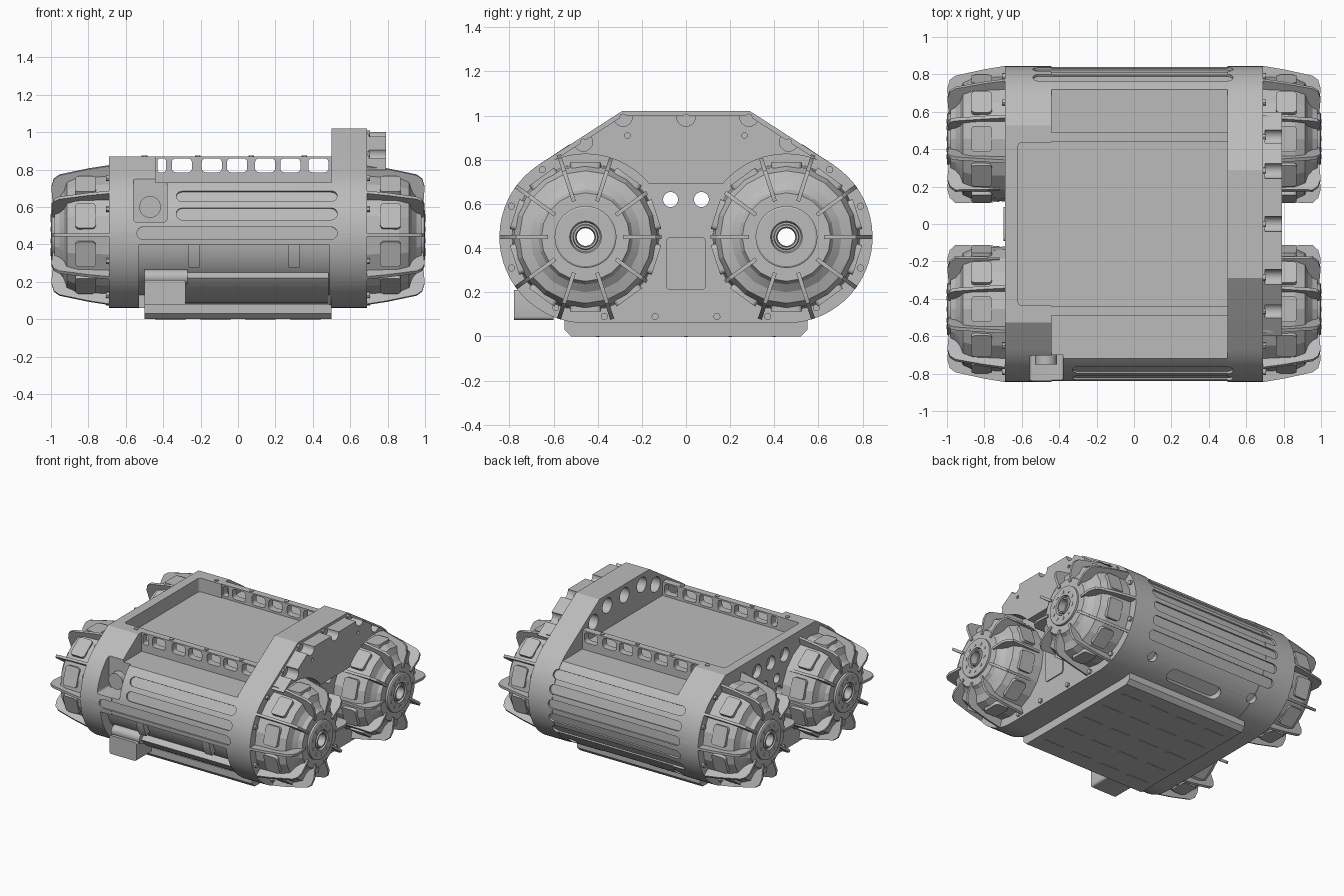
import bpy, bmesh, math
from math import sin, cos, pi, radians
from mathutils import Matrix, Vector

if "Cube" in bpy.data.objects:
    bpy.data.objects.remove(bpy.data.objects["Cube"], do_unlink=True)

grey = bpy.data.materials.new("hull_grey")
grey.use_nodes = True
COLOUR = (0.5, 0.5, 0.5, 1)
grey.diffuse_color = COLOUR
grey.node_tree.nodes["Principled BSDF"].inputs["Base Color"].default_value = COLOUR

CY, CZ, R = 0.455, 0.45, 0.39            # wheel centre and shell radius


def frame(ex, ey, ez, origin=(0, 0, 0)):
    m = Matrix((ex, ey, ez)).transposed().to_4x4()
    m.translation = Vector(origin)
    return m


SIDE = frame((0, 1, 0), (0, 0, 1), (1, 0, 0))     # profile in y-z, depth along x
FRONT = frame((1, 0, 0), (0, 0, 1), (0, -1, 0))   # profile in x-z, depth towards the front
FLAT = Matrix()                                   # profile in x-y, depth along z


def finish(name, bm):
    bmesh.ops.recalc_face_normals(bm, faces=bm.faces)
    me = bpy.data.meshes.new(name)
    bm.to_mesh(me)
    bm.free()
    me.materials.append(grey)
    ob = bpy.data.objects.new(name, me)
    bpy.context.collection.objects.link(ob)
    return ob


def solid(name, pts, d0, d1, m=SIDE):
    """Extrude a flat outline from depth d0 to d1."""
    bm = bmesh.new()
    face = bm.faces.new([bm.verts.new(m @ Vector((p[0], p[1], d0))) for p in pts])
    ext = bmesh.ops.extrude_face_region(bm, geom=[face])["geom"]
    shift = m.to_3x3() @ Vector((0, 0, d1 - d0))
    bmesh.ops.translate(bm, vec=shift, verts=[v for v in ext if isinstance(v, bmesh.types.BMVert)])
    return finish(name, bm)


def lathe(name, profile, centre, side, n):
    """Spin a closed (x, radius) outline around an axle."""
    bm = bmesh.new()
    rings = [[bm.verts.new((side * x, centre[0] + r * cos(2 * pi * i / n),
                            centre[1] + r * sin(2 * pi * i / n))) for i in range(n)] for x, r in profile]
    for a, b in zip(rings, rings[1:] + rings[:1]):
        for i in range(n):
            j = (i + 1) % n
            bm.faces.new((a[i], a[j], b[j], b[i]))
    return finish(name, bm)


def arc(cx, cy, r, a0, a1, n=24):
    return [(cx + r * cos(radians(a0 + (a1 - a0) * i / n)),
             cy + r * sin(radians(a0 + (a1 - a0) * i / n))) for i in range(n + 1)]


def circle(cx, cy, r, n=24):
    return arc(cx, cy, r, 0, 360 * (n - 1) / n, n - 1)


def rect(x0, x1, y0, y1, c=0.0, n=4):
    if not c:
        return [(x0, y0), (x1, y0), (x1, y1), (x0, y1)]
    return (arc(x1 - c, y1 - c, c, 0, 90, n) + arc(x0 + c, y1 - c, c, 90, 180, n)
            + arc(x0 + c, y0 + c, c, 180, 270, n) + arc(x1 - c, y0 + c, c, 270, 360, n))


def both(half):
    return half + [(-y, z) for y, z in reversed(half)]


def cut(targets, cutters):
    for ob in targets:
        for c in cutters:
            mod = ob.modifiers.new("cut", "BOOLEAN")
            mod.operation, mod.solver, mod.object = "DIFFERENCE", "EXACT", c
        bpy.context.view_layer.update()
        me = bpy.data.meshes.new_from_object(ob.evaluated_get(bpy.context.evaluated_depsgraph_get()))
        ob.modifiers.clear()
        ob.data = me
    for c in cutters:
        bpy.data.objects.remove(c, do_unlink=True)


# Shell: tall side plate, low side plate, rounded middle
tall = solid("tall_side_plate", both(arc(CY, CZ, R, -90, 56.5) + [(0.29, 1.02)]), 0.5, 0.69)
low = solid("low_side_plate", both(arc(CY, CZ, R, -90, 56.5) + [(0.527, 0.87)]), -0.69, -0.44)
core = solid("middle_shell", both(arc(CY, CZ, R - 0.004, -90, 46.7)), -0.44, 0.5)
deck = solid("deck", rect(-0.49, 0.49, 0.72, 0.77), -0.44, 0.5)


def shell_slot(x0, x1, side, angle, width, depth):
    a = radians(angle)
    n = Vector((0, side * cos(a), sin(a)))
    ex = Vector((1, 0, 0))
    m = frame(ex, n.cross(ex), n, Vector((0, side * CY, CZ)) + n * R)
    return solid("cutter", rect(x0, x1, -width / 2, width / 2, width / 2 - 0.001, 6), -depth, 0.08, m)


# Grooves, see-through bores, front equipment bay and corner notch
cutters = [shell_slot(x0, 0.53, -1, a, 0.066, 0.016)
           for x0, a in ((-0.33, 32.5), (-0.33, 17), (-0.54, 1.5))]
cutters += [shell_slot(-0.54, 0.53, 1, a, 0.066, 0.016) for a in (32.5, 17, 1.5, -14, -29.5)]
cutters += [shell_slot(-0.2, 0.25, 1, -60, 0.1, 0.05)]
cutters += [shell_slot(x - 0.035, x + 0.035, 1, -50, 0.069, 0.04) for x in (-0.43, 0.43)]
for s in (-1, 1):
    cutters.append(solid("cutter", circle(s * CY, CZ, 0.045), -1.1, 1.1))
    cutters.append(solid("cutter", circle(s * 0.07, 0.62, 0.034), -1.1, 1.1))
bay = arc(-CY, CZ, 0.32, 188.8, 268) + arc(-CY, CZ, 0.5, 268, 187)
cutters.append(solid("cutter", bay, -0.53, 0.49))
cutters.append(solid("cutter", rect(-0.56, -0.38, 0.52, 0.75, 0.015), 0.7, 1, FRONT))
cut([tall, low, core], cutters)

# Tray recess and lightening holes in the side plates
cut([low], [solid("cutter", rect(-0.62, -0.3, -0.435, 0.435, 0.02), 0.77, 1, FLAT),
            solid("cutter", rect(-0.441, -0.4, 0.485, 0.9), 0.73, 1, FLAT)]
    + [solid("cutter", circle(y, z, 0.05), -0.75, -0.645)
       for y, z in ((0, 0.76), (0.16, 0.76), (-0.16, 0.76), (0.08, 0.7 - 0.19), (-0.08, 0.7 - 0.19))])
cut([tall], [solid("cutter", circle(y, z, 0.055), 0.4, 0.62)
             for y, z in ((0, 0.94), (0.2, 0.94), (-0.2, 0.94), (0.36, 0.88), (-0.36, 0.88))])

# Deck rails with windows and screws
for s in (-1, 1):
    rail = solid("deck_rail", rect(*sorted((s * 0.44, s * 0.49)), 0.73, 0.87), -0.44, 0.5)
    cut([rail], [solid("cutter", rect(x - 0.054, x + 0.054, 0.785, 0.86, 0.022), -1, 1, FRONT)
                 for x in (-0.3, -0.14, -0.005, 0.145, 0.28, 0.43)]
        + [solid("cutter", rect(-0.43, -0.385, 0.785, 0.86, 0.015), -1, 1, FRONT)])
    for x in (-0.5, -0.215, 0.07, 0.355):
        solid("rail_screw", circle(x, s * 0.465, 0.015, 12), 0.86, 0.876, FLAT)

# Corner sensor
solid("corner_sensor", circle(-0.47, 0.6, 0.058, 32), 0.69, 0.75, FRONT)

# Side cover over the wheels, scalloped round the screws
screws = [(0, 0.993), (0.285, 0.993), (0.465, 0.88), (0.65, 0.755), (0.79, 0.59),
          (0.79, 0.31), (0.59, 0.13), (0.37, 0.09), (0.14, 0.09)]
screws += [(-y, z) for y, z in screws if y]
cover = solid("wheel_side_cover", both(arc(CY, CZ, 0.37, -90, 56.5) + [(0.285, 1.0)]), 0.685, 0.79)
cut([cover], [solid("cutter", circle(s * CY, CZ, 0.376, 48), 0.6, 0.9) for s in (-1, 1)]
    + [solid("cutter", rect(-1, 1, 0, 0.69), 0.6, 0.9)]
    + [solid("cutter", circle(y, z, 0.042, 16), 0.7, 0.9) for y, z in screws if z > 0.7]
    + [solid("cutter", circle(y, z, 0.012, 12), 0.77, 0.9)
       for y, z in ((0.265, 0.91), (-0.265, 0.91), (0.265, 0.755), (-0.265, 0.755))])
for s in (-1, 1):
    for y, z in screws:
        if s > 0 or z < 0.8:
            solid("side_screw", circle(y, z, 0.016, 12), *sorted((s * 0.68, s * 0.705)))
    solid("side_panel", rect(-0.09, 0.09, 0.21, 0.45, 0.02), *sorted((s * 0.685, s * 0.698)))

# Wheels: drum, hub, paddles, hub bolts
DRUM = [(0.68, 0.05), (0.68, 0.335), (0.86, 0.325), (0.915, 0.3), (0.93, 0.25),
        (0.955, 0.215), (0.98, 0.2), (0.98, 0.05)]
HUB = [(0.95, 0.04), (0.95, 0.14), (0.995, 0.14), (1.0, 0.132), (1.0, 0.072),
       (0.985, 0.066), (0.985, 0.058), (1.0, 0.054), (1.0, 0.045)]
OUTER_PADDLE = [(0.69, 0.2), (0.69, 0.39), (0.8, 0.372), (0.955, 0.338), (0.985, 0.315),
                (0.998, 0.27), (0.99, 0.17)]
INNER_PADDLE = [(0.72, 0.2), (0.72, 0.338), (0.955, 0.343)] + OUTER_PADDLE[4:]
for s in (-1, 1):
    for t in (-1, 1):
        c = (t * CY, CZ)
        lathe("wheel_drum", DRUM, c, s, 20)
        lathe("wheel_hub", HUB, c, s, 40)
        for i in range(10):
            a = 2 * pi * i / 10
            radial = Vector((0, cos(a), sin(a)))
            ex = Vector((s, 0, 0))
            m = frame(ex, radial, ex.cross(radial), (0, *c))
            inward = cos(a) * t < -0.5
            solid("wheel_paddle", INNER_PADDLE if inward else OUTER_PADDLE, -0.009, 0.009, m)
            # raised pad between neighbouring paddles
            b = a + pi / 10
            pad_dir = Vector((0, cos(b), sin(b)))
            m = frame(ex, ex.cross(pad_dir).normalized(), -pad_dir, (0, *c))
            solid("drum_pad", rect(0.76, 0.87, -0.07, 0.07, 0.02), -0.338, -0.3, m)
            solid("hub_bolt", circle(c[0] + 0.1 * cos(b), c[1] + 0.1 * sin(b), 0.012, 10),
                  *sorted((s * 0.98, s * 1.003)))

# Front equipment bay
solid("bay_panel", arc(-CY, CZ, 0.30, 219, 270) + arc(-CY, CZ, 0.365, 270, 219), -0.5, 0.485)
for x in (-0.235, 0.3):
    solid("bay_bracket", arc(-CY, CZ, 0.30, 188, 209) + arc(-CY, CZ, 0.36, 209, 188), x - 0.03, x + 0.03)
solid("bay_sensor_box", rect(-0.5, -0.28, 0.075, 0.21, 0.015), 0.6, 0.78, FRONT)
solid("bay_sensor_barrel", circle(-0.72, 0.225, 0.04), -0.5, -0.27)

# Skid pan with tread bars
solid("skid_pan", both([(0.52, 0.0), (0.55, 0.03), (0.55, 0.08)]), -0.5, 0.5)
for i in range(4):
    for j in range(5):
        x, y = -0.36 + 0.24 * i, -0.4 + 0.2 * j
        solid("skid_bar", rect(x - 0.08, x + 0.08, y - 0.008, y + 0.008), -0.003, 0.01, FLAT)

# Smooth shading with sharp edges kept
for ob in bpy.context.collection.objects:
    if ob.type == "MESH":
        ob.data.shade_smooth()
        ob.data.set_sharp_from_angle(angle=radians(15 if ob.name.startswith("wheel_drum") else 30))
